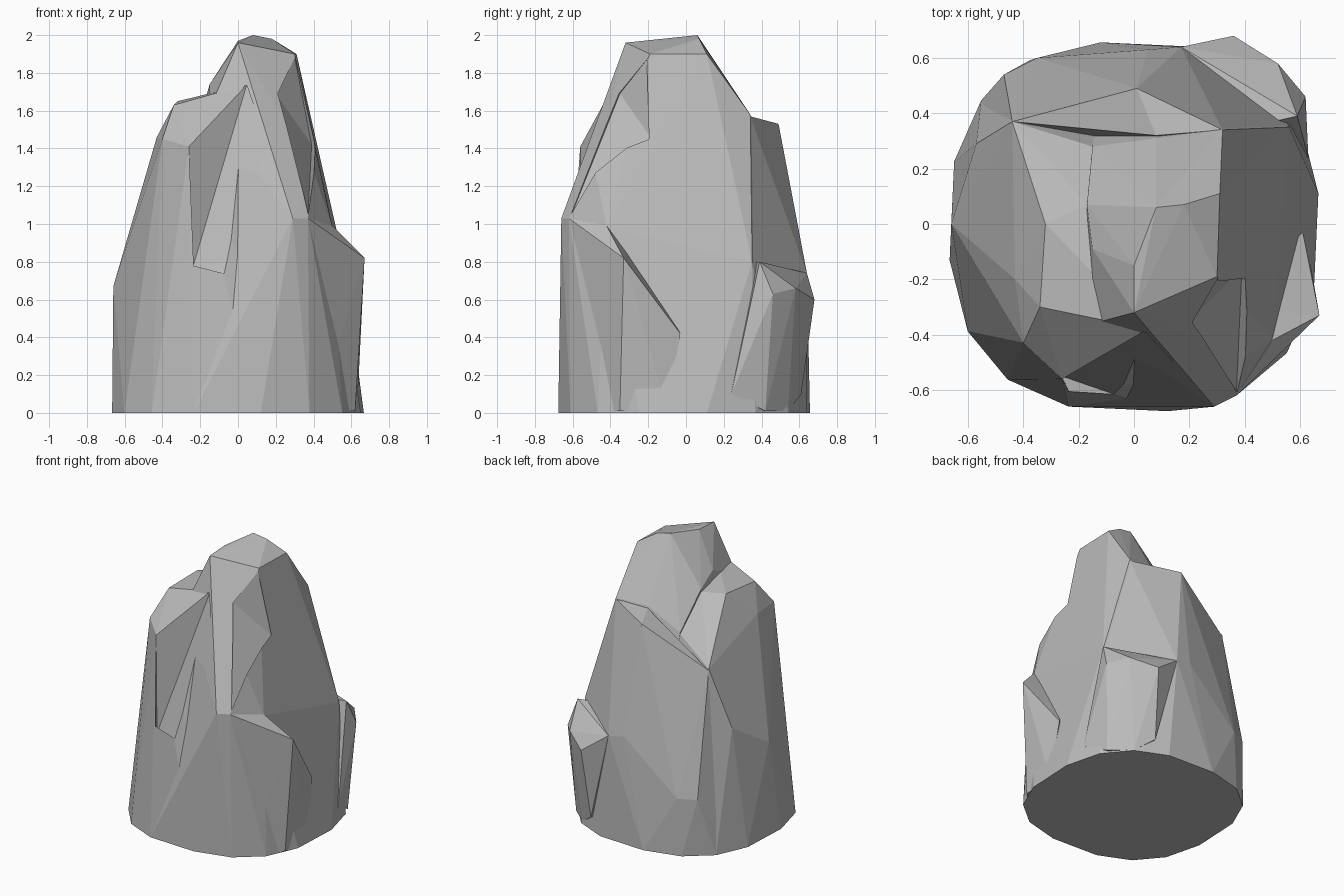
import bpy
import bmesh
from math import cos, sin, tau, copysign

cube = bpy.data.objects.get("Cube")
if cube:
    bpy.data.objects.remove(cube, do_unlink=True)

stone = bpy.data.materials.new("stone_grey")
stone.use_nodes = True
stone.diffuse_color = (.5, .5, .5, 1)
stone.node_tree.nodes["Principled BSDF"].inputs["Base Color"].default_value = stone.diffuse_color


def rounded_square_ring(radius, height, sides=16, power=.8):
    """Corners of a rounded square outline around the foot."""
    ring = []
    for step in range(sides):
        c, s = cos(tau * (step + .3) / sides), sin(tau * (step + .3) / sides)
        ring.append((copysign(abs(c) ** power, c) * radius,
                     copysign(abs(s) ** power, s) * radius - .01, height))
    return ring


def hull_part(name, points):
    """Faceted chunk wrapped tightly around its corner points."""
    bm = bmesh.new()
    for point in points:
        bm.verts.new(point)
    result = bmesh.ops.convex_hull(bm, input=bm.verts)
    loose = set(result["geom_interior"]) | set(result["geom_unused"])
    bmesh.ops.delete(bm, geom=[g for g in loose if isinstance(g, bmesh.types.BMVert)],
                     context="VERTS")
    bmesh.ops.recalc_face_normals(bm, faces=bm.faces)
    mesh = bpy.data.meshes.new(name)
    bm.to_mesh(mesh)
    bm.free()
    mesh.materials.append(stone)
    part = bpy.data.objects.new(name, mesh)
    bpy.context.collection.objects.link(part)
    return part


foot = rounded_square_ring(.67, 0) + rounded_square_ring(.65, .08)

# Broad lower mass with the left shoulder
rock = hull_part("rock", foot + [
    (-.34, -.3, 1.63), (-.32, 0, 1.65), (-.17, .07, 1.65), (-.26, -.56, 1.41),
    (.05, -.38, 1.74), (-.4, -.43, 1.45), (-.43, -.2, 1.46),
    (-.44, .37, 1.28), (-.15, .28, 1.42), (-.66, 0, .67), (-.57, .29, .86)])

# Tall spine with the flat summit and the steep right face
spine = hull_part("spine", [p for p in foot if p[0] > -.3] + [
    (0, -.32, 1.96), (.3, -.19, 1.9), (.31, .11, 1.9), (.18, .07, 1.98),
    (.08, .06, 2), (0, -.15, 1.97), (.05, -.38, 1.75), (-.15, -.09, 1.74),
    (-.17, .07, 1.67), (-.15, -.36, 1.61), (.08, .31, 1.57), (-.15, .28, 1.43),
    (.32, .34, 1.58), (.29, -.66, 1.03), (.37, -.62, 1.03), (.4, -.48, 1.28),
    (.5, -.42, .98), (.56, .35, .8)])

# Slanting ledge that forms the back face
back_ledge = hull_part("back_ledge", [p for p in foot if p[1] > -.1] + [
    (.01, .49, 1.53), (.32, .34, 1.57), (.08, .32, 1.56), (-.17, .41, 1.31),
    (-.44, .37, 1.27), (-.48, .36, .87), (-.47, .54, .41), (-.35, .6, .41),
    (.17, .64, .74), (.05, .63, .76), (.56, .35, .79)])

# Buttress at the front right corner
front_buttress = hull_part("front_buttress", [
    (.67, -.33, .82), (.5, -.42, .99), (.61, -.03, .42), (.37, -.62, 1.03),
    (.3, -.3, .9), (.62, -.35, .01), (.63, -.1, .01), (.42, -.55, .01), (.2, -.3, .01)])

# Buttress at the back right corner
back_buttress = hull_part("back_buttress", [
    (.59, .39, .8), (.62, .46, .63), (.36, .68, .6), (.52, .58, .66),
    (.17, .64, .74), (.63, .24, .1), (.58, .42, .01), (.45, .54, .01),
    (.33, .61, .1), (.2, .2, .1), (.2, .3, .8)])

# Chipped hollow beside the front edge of the spine
chip = hull_part("chip", [
    (.2, -.35, 1.69), (.31, -.31, 1.52), (.37, -.61, 1.04), (.4, -.48, 1.28),
    (.3, -.2, 1.88), (.39, -.16, 1.42), (.5, -.5, 1.7)])

# Cleft beside the ridge under the left shoulder
cleft = hull_part("cleft", [
    (.05, -.38, 1.75), (-.26, -.56, 1.41), (-.26, -.55, .7),
    (.28, -.67, 1.03), (0, -.64, .75), (-.1, -.9, 1.2)])

# Fuse the chunks, then carve the hollows
extras = (spine, back_ledge, front_buttress, back_buttress, chip, cleft)
for part in extras:
    fuse = rock.modifiers.new(part.name, "BOOLEAN")
    fuse.object = part
    fuse.operation = "DIFFERENCE" if part in (chip, cleft) else "UNION"
    fuse.solver = "EXACT"

bpy.context.view_layer.update()
fused = bpy.data.meshes.new_from_object(
    rock.evaluated_get(bpy.context.evaluated_depsgraph_get()))
rock.modifiers.clear()
rock.data = fused
for part in extras:
    bpy.data.objects.remove(part, do_unlink=True)

# One stone colour with flat facets all over
fused.materials.clear()
fused.materials.append(stone)
for face in fused.polygons:
    face.material_index = 0
    face.use_smooth = False
